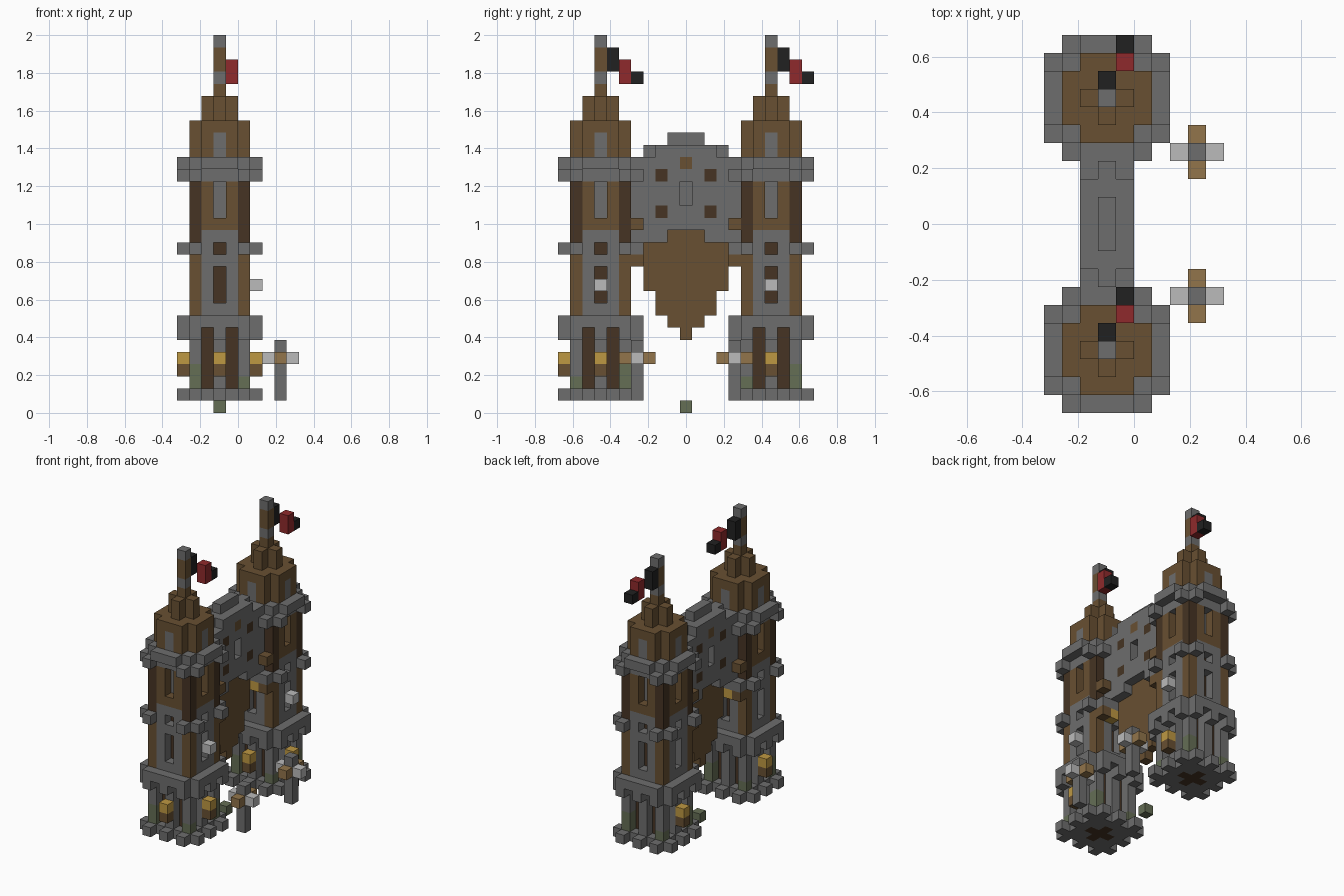
import bpy

if "Cube" in bpy.data.objects:
    bpy.data.objects.remove(bpy.data.objects["Cube"], do_unlink=True)

V = 2 / 31  # edge of one cube
COLOURS = {
    "stone_grey": (.155, .155, .155), "timber_brown": (.138, .08, .032),
    "dark_timber": (.061, .034, .017), "lantern_gold": (.515, .314, .055),
    "pale_stone": (.497, .497, .497), "light_wood": (.287, .178, .07),
    "banner_red": (.275, .023, .025), "banner_black": (.015, .015, .015),
    "moss_green": (.13, .156, .091),
}
NAMES = list(COLOURS)
GREY, BROWN, DARK, GOLD, PALE, WOOD, RED, BLACK, MOSS = NAMES
MATERIALS = []
for name, rgb in COLOURS.items():
    mat = bpy.data.materials.new(name)
    mat.use_nodes = True
    mat.diffuse_color = (*rgb, 1)
    mat.node_tree.nodes["Principled BSDF"].inputs["Base Color"].default_value = (*rgb, 1)
    MATERIALS.append(mat)

cells = {}


def box(part, colour, xs, ys, zs):
    """Fill an inclusive range of cubes; a later box replaces an earlier one."""
    for x in range(xs[0], xs[1] + 1):
        for y in range(ys[0], ys[1] + 1):
            for z in range(zs[0], zs[1] + 1):
                cells[x, y, z] = (part, colour)


def dot(part, colour, x, y, z0, z1=None):
    box(part, colour, (x, x), (y, y), (z0, z0 if z1 is None else z1))


def tower(label, cx, cy):
    def around(part, colour, dist, offsets, z0, z1):
        """Place cubes on all four sides; None carves them away."""
        for o in offsets:
            for dx, dy in ((dist, o), (-dist, o), (o, dist), (o, -dist)):
                for z in range(z0, z1 + 1):
                    if colour:
                        cells[cx + dx, cy + dy, z] = (label + part, colour)
                    else:
                        cells.pop((cx + dx, cy + dy, z), None)

    def block(part, colour, r, z0, z1):
        box(label + part, colour, (cx - r, cx + r), (cy - r, cy + r), (z0, z1))

    every, middle, ends, posts = range(-2, 3), range(-1, 2), (-2, 2), (-2, 0, 2)

    # Footing and arcade of columns around a dark core
    block("_base", GREY, 2, 1, 1)
    around("_base", DARK, 1, (0,), 1, 1)
    dot(label + "_base", DARK, cx, cy, 1)
    around("_base", GREY, 3, posts, 1, 1)
    block("_core", DARK, 1, 2, 6)
    around("_columns", GREY, 2, posts, 2, 6)
    for dx, dy, top in ((-2, -2, 3), (2, -2, 2), (2, 2, 3), (-2, 2, 2)):
        dot(label + "_columns", MOSS, cx + dx, cy + dy, 2, top)

    # Lower gallery on corbels
    around("_lower_gallery", GREY, 3, posts, 6, 6)
    block("_lower_gallery", GREY, 2, 7, 7)
    around("_lower_gallery", GREY, 3, every, 7, 7)

    # Middle storey with timber corners and slit windows
    block("_middle_storey", GREY, 2, 8, 14)
    around("_middle_storey", BROWN, 2, ends, 8, 12)
    for lo, hi in ((9, 11), (13, 13)):
        around("_middle_storey", None, 2, (0,), lo, hi)
        around("_middle_storey", DARK, 1, (0,), lo, hi)
    around("_string_course", GREY, 3, ends, 13, 13)

    # Upper storey with dark corner posts and recessed panels
    block("_upper_storey", BROWN, 2, 15, 18)
    around("_upper_storey", DARK, 2, ends, 14, 18)
    around("_upper_storey", None, 2, (0,), 16, 18)
    around("_upper_storey", GREY, 1, (0,), 16, 18)

    # Parapet
    block("_parapet", GREY, 2, 19, 20)
    around("_parapet", GREY, 3, ends, 19, 19)
    around("_parapet", GREY, 3, middle, 20, 20)

    # Stepped roof and mast
    block("_roof", BROWN, 1, 21, 23)
    around("_roof", BROWN, 2, middle, 21, 23)
    around("_roof", GREY, 2, (0,), 21, 22)
    around("_roof", BROWN, 1, (0,), 24, 25)
    dot(label + "_mast", BROWN, cx, cy, 24, 29)
    dot(label + "_mast", GREY, cx, cy, 27)
    dot(label + "_mast", GREY, cx, cy, 30)

    # Banner, trailing backwards
    dot(label + "_banner", BLACK, cx, cy + 1, 28, 29)
    dot(label + "_banner", RED, cx + 1, cy + 2, 27, 28)
    dot(label + "_banner", BLACK, cx + 1, cy + 3, 27)

    # Lanterns at the base and a pale lamp in the window
    for dx, dy in ((3, 0), (-3, 0), (0, -3)):
        dot(label + "_lanterns", BROWN, cx + dx, cy + dy, 3)
        dot(label + "_lanterns", GOLD, cx + dx, cy + dy, 4)
    dot(label + "_lamp", PALE, cx + 3, cy, 10)


tower("front_tower", -2, -7)
tower("back_tower", -2, 7)

# Wall joining the towers, with a stepped arch below
THICK = (-3, -1)
box("bridge_wall", GREY, THICK, (-4, 4), (13, 20))
box("bridge_wall", GREY, THICK, (-2, 2), (21, 21))
box("bridge_wall", GREY, (-2, -2), (-3, 3), (21, 21))
box("bridge_wall", GREY, (-2, -2), (-1, 1), (22, 22))
for half, z in ((3, 13), (1, 14)):
    for y in range(-half, half + 1):
        for x in THICK:
            cells.pop((x, y, z), None)

# Round holes, boss and window on both wall faces
for x in THICK:
    for y in (-2, 2):
        for z in (16, 19):
            dot("bridge_wall", DARK, x, y, z)
    dot("bridge_wall", BROWN, x, 0, 20)
    for z in (17, 18):
        cells.pop((x, 0, z), None)

# Hanging timber gate tapering to a point
for half, lo, hi in ((1, 14, 14), (3, 10, 13), (2, 8, 9), (1, 7, 7), (0, 6, 6)):
    box("hanging_gate", BROWN, (-2, -2), (-half, half), (lo, hi))

# Lamps where the wall meets the towers
for y in (-4, 4):
    for inner, outer in ((-1, 0), (-3, -4)):
        for z in (12, 15):
            dot("arch_lamps", GOLD, inner, y, z)
            dot("arch_lamps", BROWN, outer, y, z)

# Signposts before the gate, with crossed arms
for label, y in (("front", -4), ("back", 4)):
    part = label + "_signpost"
    dot(part, GREY, 3, y, 1, 5)
    for d in (-1, 1):
        dot(part, PALE, 3 + d, y, 4)
        dot(part, WOOD, 3, y + d, 4)

dot("mossy_stone", MOSS, -2, 0, 0)

# Turn the cubes into one mesh per part, keeping only exposed faces
for part in sorted({p for p, c in cells.values()}):
    verts, faces, tints = {}, [], []
    for cell, (owner, colour) in cells.items():
        if owner != part:
            continue
        for axis in range(3):
            for side in (0, 1):
                near = list(cell)
                near[axis] += 2 * side - 1
                if tuple(near) in cells:
                    continue
                u, w = (axis + 1) % 3, (axis + 2) % 3
                loop = []
                for a, b in ((0, 0), (1, 0), (1, 1), (0, 1)):
                    p = list(cell)
                    p[axis] += side
                    p[u] += a
                    p[w] += b
                    loop.append(verts.setdefault(tuple(p), len(verts)))
                faces.append(loop if side else loop[::-1])
                tints.append(colour)
    mesh = bpy.data.meshes.new(part)
    mesh.from_pydata([(x * V, (y - .5) * V, z * V) for x, y, z in verts], [], faces)
    used = sorted(set(tints))
    for name in used:
        mesh.materials.append(MATERIALS[NAMES.index(name)])
    for face, name in zip(mesh.polygons, tints):
        face.material_index = used.index(name)
    bpy.context.collection.objects.link(bpy.data.objects.new(part, mesh))
